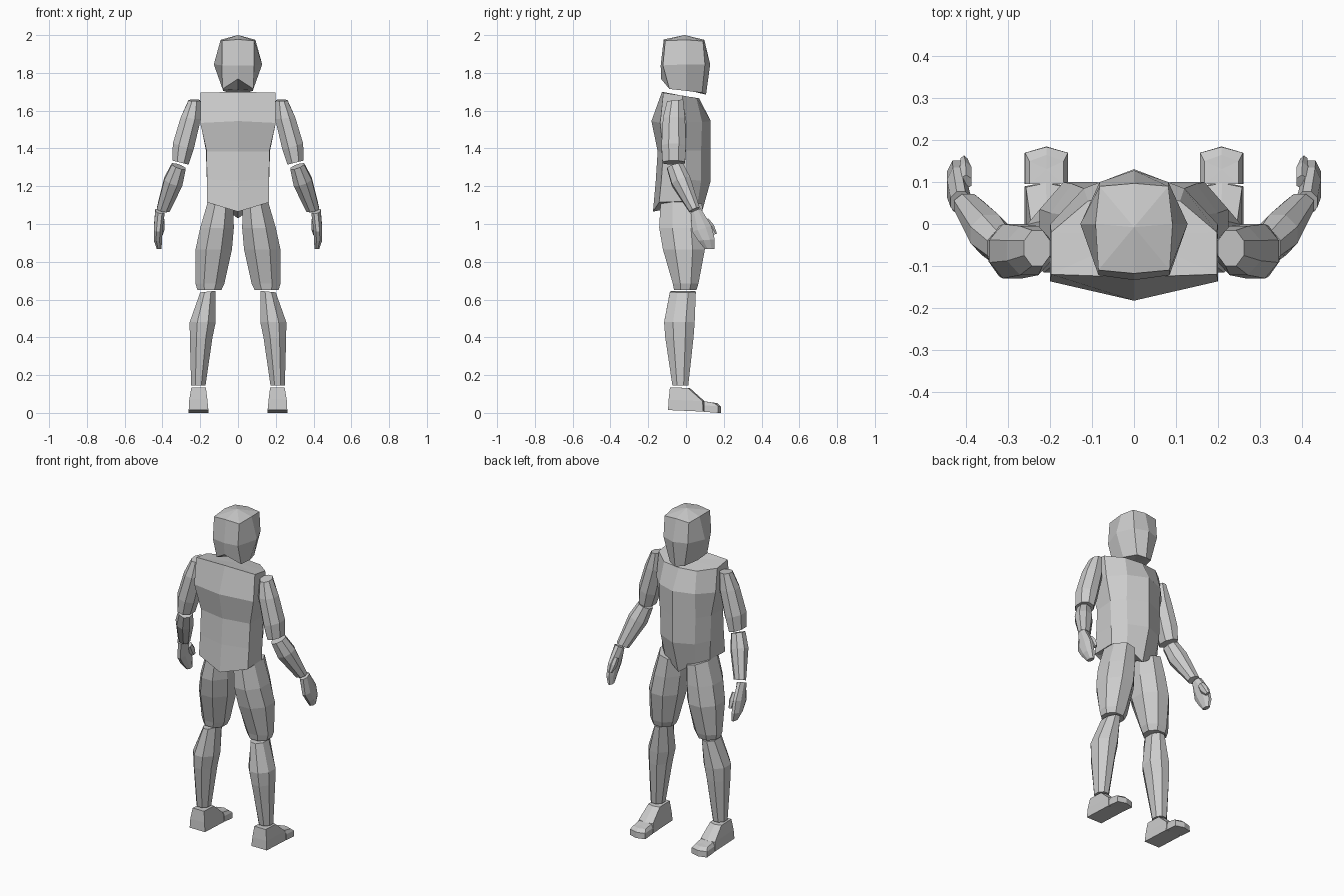
import bpy, bmesh
from math import cos, sin, pi
from mathutils import Vector


def loft(name, rings, mirror=False, top_lift=0.0):
    """Skin rings (first = top) of equal point count; fan-cap both ends."""
    bm = bmesh.new()
    vr = [[bm.verts.new(p) for p in r] for r in rings]
    n = len(rings[0])
    for a, b in zip(vr, vr[1:]):
        for i in range(n):
            j = (i + 1) % n
            bm.faces.new((a[i], a[j], b[j], b[i]))
    for ring, lift in ((vr[0], top_lift), (vr[-1], 0.0)):
        mid = sum((v.co for v in ring), Vector()) / n
        c = bm.verts.new(mid + Vector((0, 0, lift)))
        for i in range(n):
            bm.faces.new((ring[i], ring[(i + 1) % n], c))
    bmesh.ops.recalc_face_normals(bm, faces=bm.faces)
    me = bpy.data.meshes.new(name)
    bm.to_mesh(me)
    bm.free()
    ob = bpy.data.objects.new(name, me)
    bpy.context.collection.objects.link(ob)
    if mirror:
        ob.modifiers.new("Mirror", 'MIRROR')
    return ob


def sym(half):
    """Full ring from a half outline running from x=0 round to x=0."""
    return half + [(-x, y, z) for x, y, z in reversed(half[1:-1])]


def limb(name, sections, n=8):
    """Sections: x0, x1, y0, y1, z, slope in x, slope in y."""
    rings = []
    for x0, x1, y0, y1, z, sx, sy in sections:
        ring = []
        for k in range(n):
            a = 2 * pi * (k + 0.5) / n
            dx = cos(a) / cos(pi / n) * (x1 - x0) / 2
            dy = sin(a) / cos(pi / n) * (y1 - y0) / 2
            ring.append(((x0 + x1) / 2 + dx, (y0 + y1) / 2 + dy,
                         z + sx * dx + sy * dy))
        rings.append(ring)
    return loft(name, rings, mirror=True)


# head: rounded block with three rings
loft("head", [
    sym([(0, -.118, 1.977), (.085, -.11, 1.97), (.092, 0, 1.975), (.082, .09, 1.968), (0, .097, 1.975)]),
    sym([(0, -.134, 1.84), (.085, -.122, 1.84), (.128, 0, 1.845), (.082, .10, 1.845), (0, .128, 1.845)]),
    sym([(0, -.132, 1.768), (.082, -.088, 1.715), (.078, 0, 1.705), (.05, .085, 1.695), (0, .106, 1.685)]),
], top_lift=.028)

# torso
loft("torso", [
    sym([(0, -.127, 1.70), (.198, -.12, 1.695), (.198, -.02, 1.68), (.11, .055, 1.667), (0, .07, 1.665)]),
    sym([(0, -.183, 1.545), (.2, -.137, 1.535), (.2, 0, 1.54), (.12, .085, 1.54), (0, .131, 1.545)]),
    sym([(0, -.15, 1.385), (.166, -.12, 1.385), (.17, 0, 1.39), (.12, .08, 1.39), (0, .131, 1.39)]),
    sym([(0, -.16, 1.23), (.165, -.13, 1.235), (.165, 0, 1.235), (.115, .08, 1.23), (0, .131, 1.23)]),
    sym([(0, -.175, 1.065), (.165, -.142, 1.115), (.162, 0, 1.12), (.1, .06, 1.10), (0, .075, 1.03)]),
])

# arms
limb("upper_arm", [
    (.20, .262, -.10, -.015, 1.655, 0, .1),
    (.197, .303, -.122, -.005, 1.56, .1, 0),
    (.235, .345, -.13, 0, 1.41, .3, 0),
    (.262, .347, -.125, -.005, 1.325, .25, 0),
])
limb("forearm", [
    (.277, .350, -.10, -.015, 1.305, .35, .25),
    (.295, .390, -.075, .022, 1.225, .35, .35),
    (.362, .43, .018, .072, 1.075, .2, .4),
])
limb("hand", [
    (.388, .438, .025, .078, 1.068, .2, .45),
    (.400, .446, .032, .135, .975, 0, .3),
    (.402, .446, .065, .152, .915, 0, .1),
    (.405, .430, .10, .15, .868, 0, 0),
])
limb("thumb", [
    (.388, .414, .085, .115, 1.02, 0, .6),
    (.388, .416, .105, .145, .98, 0, .6),
    (.398, .414, .138, .162, .945, 0, .3),
], 6)

# legs
limb("thigh", [
    (.025, .16, -.135, .085, 1.10, .25, 0),
    (.022, .20, -.142, .096, .98, 0, 0),
    (.032, .225, -.122, .10, .865, 0, 0),
    (.072, .225, -.07, .066, .685, 0, 0),
    (.088, .215, -.063, .055, .65, 0, 0),
])
limb("shin", [
    (.12, .20, -.085, .052, .642, -.1, 0),
    (.118, .256, -.116, .046, .48, 0, 0),
    (.135, .255, -.11, .04, .40, 0, 0),
    (.172, .248, -.072, .012, .145, 0, 0),
])


def foot_ring(x0, x1, y0, y1, tip, zb, zf):
    """Five-sided outline pointed toward the toes."""
    m = (x0 + x1) / 2
    return [(x0, y0, zb), (x1, y0, zb), (x1, y1, zf), (m, tip, zf), (x0, y1, zf)]


# feet and toes
loft("foot", [
    foot_ring(.17, .247, -.085, .01, .02, .135, .132),
    foot_ring(.162, .258, -.092, .088, .098, .07, .062),
    foot_ring(.157, .261, -.095, .09, .10, .015, .007),
], mirror=True)
loft("toes", [
    foot_ring(.168, .25, .095, .15, .165, .062, .052),
    foot_ring(.158, .26, .095, .17, .184, .04, .035),
    foot_ring(.157, .261, .095, .17, .185, .006, 0),
], mirror=True)
